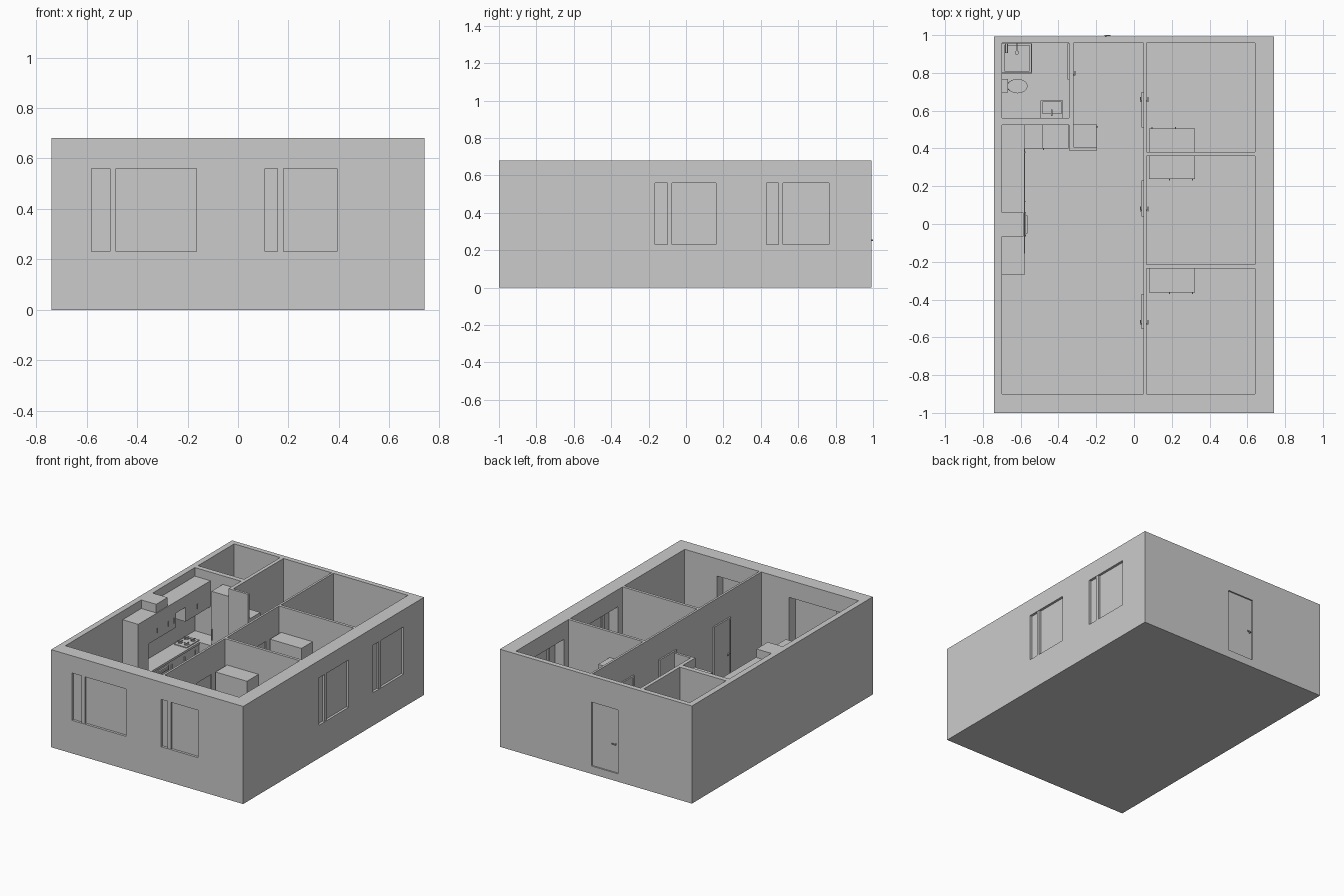
import bpy, bmesh, math
from mathutils import Matrix


def box(name, x0, x1, y0, y1, z0, z1):
    bm = bmesh.new()
    m = Matrix.Translation(((x0 + x1) / 2, (y0 + y1) / 2, (z0 + z1) / 2)) @ \
        Matrix.Diagonal((x1 - x0, y1 - y0, z1 - z0, 1))
    bmesh.ops.create_cube(bm, size=1, matrix=m)
    me = bpy.data.meshes.new(name)
    bm.to_mesh(me)
    bm.free()
    ob = bpy.data.objects.new(name, me)
    bpy.context.collection.objects.link(ob)
    return ob


def activate(ob):
    bpy.ops.object.select_all(action='DESELECT')
    ob.select_set(True)
    bpy.context.view_layer.objects.active = ob


def cyl(name, loc, r, depth, sx=1, axis='Z', r2=None, n=24):
    rot = {'X': (0, math.pi / 2, 0), 'Y': (math.pi / 2, 0, 0), 'Z': (0, 0, 0)}[axis]
    bpy.ops.mesh.primitive_cone_add(vertices=n, radius1=r, radius2=r if r2 is None else r2,
                                    depth=depth, location=loc, rotation=rot)
    ob = bpy.context.object
    ob.name = name
    ob.scale.x = sx
    bpy.ops.object.shade_smooth_by_angle()
    return ob


def cut(ob, *dims):
    c = box("cutter", *dims)
    c.hide_render = True
    activate(ob)
    mod = ob.modifiers.new("cut", 'BOOLEAN')
    mod.operation, mod.solver, mod.object = 'DIFFERENCE', 'EXACT', c
    bpy.ops.object.modifier_apply(modifier=mod.name)
    bpy.data.objects.remove(c)


F, H, BACK = 0.05, 0.68, 0.992   # floor level, wall height, back wall face

# House shell with rooms carved out
house = box("house_walls", -0.74, 0.74, -1, BACK, 0, H)
rooms = [(-0.70, 0.05, -0.90, 0.39), (-0.70, -0.345, 0.30, 0.525),
         (-0.195, 0.05, 0.30, 0.957), (-0.32, -0.15, 0.407, 0.957),
         (-0.70, -0.345, 0.56, 0.957), (0.065, 0.64, 0.38, 0.957),
         (0.065, 0.64, -0.215, 0.36), (0.065, 0.64, -0.90, -0.235)]
for r in rooms:
    cut(house, *r, F, 0.8)

# Windows: opening, pane and off-centre mullion
W0, W1 = 0.23, 0.56
for a, b, m in [(-0.58, -0.165, -0.495), (0.108, 0.393, 0.168)]:
    cut(house, a, b, -1.1, -0.85, W0, W1)
    box("front_window_pane", a, b, -0.983, -0.97, W0, W1)
    box("front_window_mullion", m - 0.012, m + 0.012, -0.997, -0.96, W0, W1)
for a, b, m in [(-0.165, 0.16, -0.088), (0.43, 0.765, 0.507)]:
    cut(house, 0.60, 0.85, a, b, W0, W1)
    box("side_window_pane", 0.71, 0.723, a, b, W0, W1)
    box("side_window_mullion", 0.70, 0.737, m - 0.012, m + 0.012, W0, W1)

# Entrance door
cut(house, -0.17, 0.035, 0.93, 1.1, F + 0.005, 0.5)
box("entrance_door", -0.17, 0.035, 0.965, 0.982, F + 0.005, 0.5)
box("entrance_handle", -0.155, -0.125, 0.994, 1.0, 0.25, 0.258)
cyl("entrance_handle_stem", (-0.15, 0.988, 0.254), 0.004, 0.014, axis='Y', n=12)

# Bedroom doors with levers on both sides
for a, b, h in [(0.51, 0.70, 0.66), (0.04, 0.23, 0.08), (-0.555, -0.37, -0.52)]:
    cut(house, 0.03, 0.08, a + 0.012, b - 0.012, F, 0.488)
    box("bedroom_door", 0.044, 0.057, a + 0.012, b - 0.012, F, 0.488)
    for y in (a, b - 0.012):
        box("door_jamb", 0.04, 0.05, y, y + 0.012, F, 0.5)
    box("door_head", 0.04, 0.05, a, b, 0.488, 0.5)
    for x0, x1 in ((0.032, 0.037), (0.072, 0.077)):
        box("door_lever", x0, x1, h - 0.013, h + 0.013, 0.25, 0.258)
    cyl("door_lever_stem", (0.0545, h - 0.008, 0.254), 0.004, 0.04, axis='X', n=12)

# Bathroom door
box("bathroom_door", -0.353, -0.344, 0.765, 0.955, F, 0.5)
box("bathroom_door_lever", -0.314, -0.309, 0.785, 0.811, 0.25, 0.258)
cyl("bathroom_lever_stem", (-0.318, 0.79, 0.254), 0.004, 0.014, axis='X', n=12)

# Bedroom wardrobes with two pulls each
for y0, y1, yf, s, hx in [(0.38, 0.505, 0.505, 1, (0.095, 0.22)),
                          (0.237, 0.36, 0.237, -1, (0.187, 0.31)),
                          (-0.362, -0.235, -0.362, -1, (0.187, 0.31))]:
    box("wardrobe", 0.08, 0.323, y0, y1, F, 0.5)
    for x in hx:
        ya, yb = sorted((yf, yf + s * 0.008))
        box("wardrobe_pull", x - 0.003, x + 0.003, ya, yb, 0.25, 0.30)

# Hall cupboard
box("hall_cupboard", -0.32, -0.198, 0.408, 0.53, F, 0.5)
box("hall_cupboard_pull", -0.198, -0.19, 0.512, 0.518, 0.25, 0.30)

# Kitchen: tall unit, lower run, worktop, upper run
T = 0.62
box("tall_unit", -0.70, -0.58, -0.27, -0.155, F, T)
box("lower_cabinets", -0.70, -0.583, -0.155, 0.525, F, 0.225)
box("worktop", -0.70, -0.577, -0.155, 0.525, 0.225, 0.24)
box("corner_cabinet", -0.583, -0.485, 0.405, 0.525, F, 0.225)
box("corner_worktop", -0.577, -0.485, 0.40, 0.525, 0.225, 0.24)
upper = box("upper_cabinets", -0.70, -0.58, -0.155, 0.525, 0.44, T)
cut(upper, -0.66, -0.5, 0.145, 0.25, 0.40, 0.54)
box("chimney_box", -0.70, -0.585, -0.065, 0.06, T, H)
box("oven_front", -0.583, -0.572, -0.065, 0.06, 0.075, 0.21)
box("oven_handle", -0.572, -0.565, -0.05, 0.045, 0.19, 0.197)
for y in (-0.06, 0.06, 0.12, 0.38):
    box("upper_pull", -0.58, -0.575, y - 0.003, y + 0.003, 0.48, 0.515)
for y in (-0.09, 0.10, 0.24, 0.36):
    box("lower_pull", -0.583, -0.576, y - 0.003, y + 0.003, 0.165, 0.20)

# Hob with four burners and grates
box("hob_plate", -0.69, -0.592, 0.28, 0.42, 0.24, 0.246)
for x in (-0.665, -0.617):
    for y in (0.315, 0.385):
        cyl("burner", (x, y, 0.249), 0.013, 0.006, n=16)
        box("grate_bar_x", x - 0.02, x + 0.02, y - 0.0015, y + 0.0015, 0.252, 0.256)
        box("grate_bar_y", x - 0.0015, x + 0.0015, y - 0.025, y + 0.025, 0.252, 0.256)

# Fridge
box("fridge", -0.485, -0.347, 0.40, 0.525, F, T)
box("fridge_pull", -0.483, -0.477, 0.392, 0.40, 0.28, 0.36)

# Shower: tray, screens, head
tray = box("shower_tray", -0.698, -0.54, 0.797, 0.956, F, 0.075)
cut(tray, -0.685, -0.552, 0.81, 0.944, 0.06, 0.1)
box("shower_screen_side", -0.546, -0.54, 0.797, 0.956, 0.075, 0.45)
box("shower_screen_front", -0.698, -0.54, 0.797, 0.803, 0.075, 0.45)
box("shower_arm", -0.623, -0.617, 0.905, 0.957, 0.42, 0.426)
cyl("shower_head", (-0.62, 0.907, 0.415), 0.011, 0.01)
cyl("shower_valve", (-0.675, 0.93, 0.25), 0.007, 0.05, axis='Y', n=12)

# Toilet
box("toilet_tank", -0.70, -0.668, 0.695, 0.768, 0.13, 0.24)
cyl("toilet_base", (-0.62, 0.73, 0.10), 0.024, 0.10, 1.5, r2=0.036)
cyl("toilet_seat", (-0.617, 0.73, 0.157), 0.038, 0.014, 1.4)
box("toilet_foot", -0.69, -0.62, 0.71, 0.75, F, 0.14)

# Washbasin: cabinet, rounded bowl front, tap
box("vanity", -0.495, -0.375, 0.56, 0.615, F, 0.22)
basin = box("basin", -0.495, -0.375, 0.56, 0.655, 0.215, 0.25)
cut(basin, -0.485, -0.385, 0.585, 0.645, 0.225, 0.3)
box("tap_spout", -0.439, -0.431, 0.572, 0.607, 0.278, 0.286)
box("tap_body", -0.439, -0.431, 0.572, 0.58, 0.25, 0.286)
